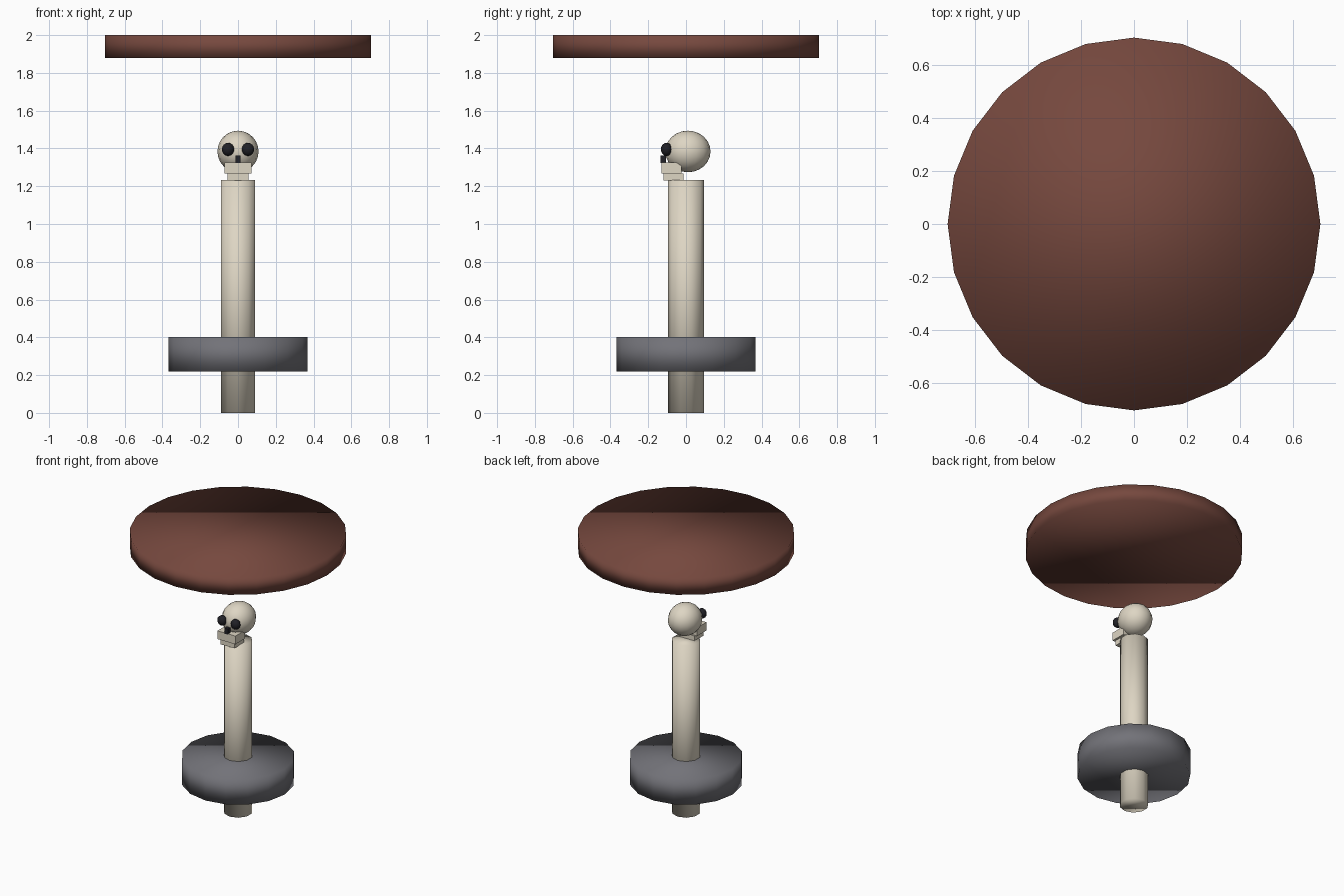
import bpy

if "Cube" in bpy.data.objects:
    bpy.data.objects.remove(bpy.data.objects["Cube"])


def material(name, rgb):
    m = bpy.data.materials.new(name)
    m.diffuse_color = (*rgb, 1)
    m.use_nodes = True
    m.node_tree.nodes["Principled BSDF"].inputs["Base Color"].default_value = m.diffuse_color
    return m


BONE = material("bone", (0.73, 0.67, 0.55))
BROWN = material("brown", (0.18, 0.065, 0.048))
GREY = material("dark_grey", (0.17, 0.17, 0.19))
BLACK = material("black", (0.015, 0.015, 0.02))


def finish(name, mat, smooth):
    ob = bpy.context.object
    ob.name = name
    ob.data.materials.append(mat)
    bpy.ops.object.transform_apply(location=False, rotation=False, scale=True)
    if smooth:
        bpy.ops.object.shade_smooth()
    return ob


def disc(name, sides, radius, z0, z1, mat):
    bpy.ops.mesh.primitive_cylinder_add(vertices=sides, radius=radius, depth=z1 - z0,
                                        location=(0, 0, (z0 + z1) / 2))
    return finish(name, mat, True)


def ball(name, loc, radii, segs, rings, mat):
    bpy.ops.mesh.primitive_uv_sphere_add(segments=segs, ring_count=rings, radius=1, location=loc)
    bpy.context.object.scale = radii
    return finish(name, mat, True)


def box(name, lo, hi, mat):
    bpy.ops.mesh.primitive_cube_add(size=1, location=[(a + b) / 2 for a, b in zip(lo, hi)])
    bpy.context.object.scale = [b - a for a, b in zip(lo, hi)]
    return finish(name, mat, False)


# Post with its weight disc, and the floating top disc
disc("post", 10, 0.094, 0, 1.233, BONE)
disc("weight_disc", 16, 0.368, 0.22, 0.402, GREY)
disc("top_disc", 24, 0.705, 1.88, 2.0, BROWN)

# Skull
ball("cranium", (0, 0.01, 1.384), (0.109, 0.12, 0.11), 16, 12, BONE)
for side, x in (("left", -0.053), ("right", 0.053)):
    ball(side + "_eye_socket", (x, -0.103, 1.395), (0.034, 0.03, 0.035), 10, 8, BLACK)
box("nose_hole", (-0.014, -0.134, 1.322), (0.014, -0.105, 1.362), BLACK)
box("upper_jaw", (-0.071, -0.131, 1.267), (0.071, -0.023, 1.326), BONE)
box("lower_jaw", (-0.056, -0.12, 1.23), (0.056, -0.014, 1.268), BONE)
